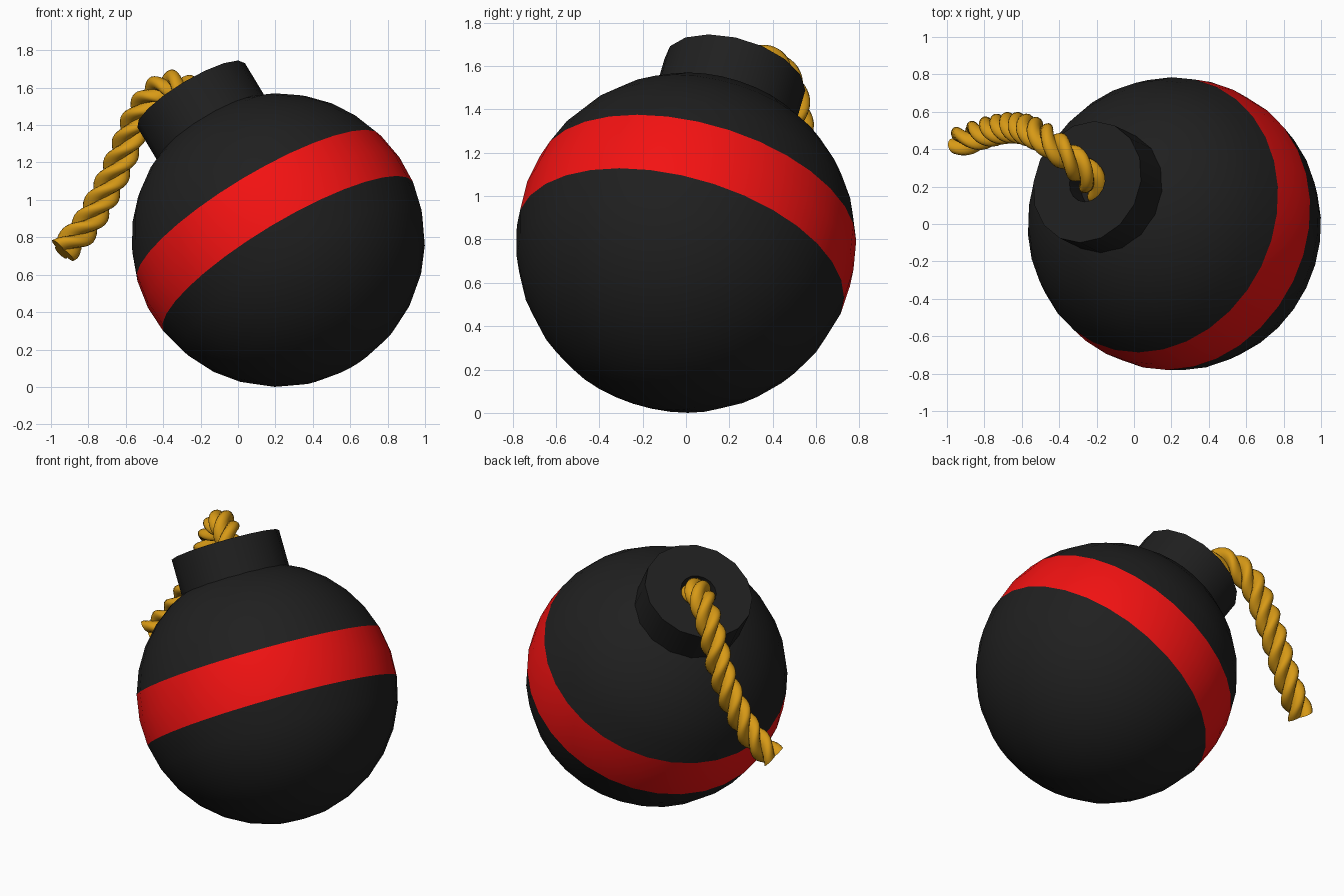
import bpy, bmesh
from math import sin, cos, pi, radians, sqrt
from mathutils import Vector

if "Cube" in bpy.data.objects:
    bpy.data.objects.remove(bpy.data.objects["Cube"])

CENTRE = Vector((0.215, 0, 0.785))
RADIUS = 0.785
AXIS = Vector((-0.5, 0.242, 0.832)).normalized()
ROT = AXIS.to_track_quat('Z', 'Y')


def material(name, rgb):
    m = bpy.data.materials.new(name)
    m.diffuse_color = (*rgb, 1)
    m.use_nodes = True
    m.node_tree.nodes["Principled BSDF"].inputs["Base Color"].default_value = m.diffuse_color
    return m


BLACK = material("black", (0.014, 0.014, 0.014))
RED = material("red", (0.9, 0.006, 0.006))
GOLD = material("gold", (0.68, 0.32, 0.008))


def finish(name, bm, mat, angle=40):
    bmesh.ops.remove_doubles(bm, verts=bm.verts, dist=1e-5)
    bmesh.ops.recalc_face_normals(bm, faces=bm.faces)
    me = bpy.data.meshes.new(name)
    bm.to_mesh(me)
    bm.free()
    me.materials.append(mat)
    ob = bpy.data.objects.new(name, me)
    bpy.context.collection.objects.link(ob)
    bpy.ops.object.select_all(action='DESELECT')
    ob.select_set(True)
    bpy.context.view_layer.objects.active = ob
    bpy.ops.object.shade_smooth_by_angle(angle=radians(angle))
    return ob


def skin(bm, rings):
    n = len(rings[0])
    for a, b in zip(rings, rings[1:]):
        for i in range(n):
            j = (i + 1) % n
            bm.faces.new((a[i], a[j], b[j], b[i]))


def lathe(name, profile, sides, mat):
    """Turn (radius, height) points around the tilted axis."""
    bm = bmesh.new()
    rings = []
    for r, h in profile:
        rings.append([bm.verts.new(CENTRE + ROT @ Vector(
            (r * cos(2 * pi * i / sides), r * sin(2 * pi * i / sides), h)))
            for i in range(sides)])
    skin(bm, rings)
    return finish(name, bm, mat)


def arc(lat0, lat1, steps):
    lats = [radians(lat0 + (lat1 - lat0) * i / steps) for i in range(steps + 1)]
    return [(max(RADIUS * cos(a), 1e-7), RADIUS * sin(a)) for a in lats]


# Ball in three flush zones
lathe("lower_body", arc(-90, -7.8, 7), 32, BLACK)
lathe("stripe", arc(-7.8, 15, 2), 32, RED)
lathe("upper_body", arc(15, 90, 7), 32, BLACK)

# Neck with a fuse hole
lathe("neck", [(0.335, 0.66), (0.335, 0.931), (0.11, 0.931),
               (0.11, 0.80), (1e-7, 0.80)], 16, BLACK)

# Fuse path, smoothed with a Catmull-Rom spline
pts = [Vector(p) for p in (
    (-.19, .19, 1.44), (-.24, .25, 1.55), (-.31, .32, 1.605), (-.39, .39, 1.605),
    (-.47, .45, 1.54), (-.54, .49, 1.43), (-.60, .51, 1.28), (-.66, .515, 1.14),
    (-.73, .505, 1.0), (-.82, .48, .85), (-.94, .435, .725))]
ext = [2 * pts[0] - pts[1]] + pts + [2 * pts[-1] - pts[-2]]
path = []
for i in range(1, len(pts)):
    p0, p1, p2, p3 = ext[i - 1:i + 3]
    for k in range(12):
        t = k / 12
        path.append(0.5 * (2 * p1 + (p2 - p0) * t + (2 * p0 - 5 * p1 + 4 * p2 - p3) * t * t
                           + (3 * p1 - p0 - 3 * p2 + p3) * t ** 3))
path.append(pts[-1])

# Three-lobed rope section, swept with a twist
STRANDS, PER, OFF, SR, PITCH = 3, 10, 0.042, 0.043, 0.36
section = []
for s in range(STRANDS):
    for k in range(PER):
        phi = (k / PER - 0.5) * 2 * pi / STRANDS
        section.append((s * 2 * pi / STRANDS + phi,
                        OFF * cos(phi) + sqrt(SR ** 2 - (OFF * sin(phi)) ** 2)))

bm = bmesh.new()
rings, dist = [], 0.0
normal = Vector((1, 0, 0))
for i, p in enumerate(path):
    tan = (path[min(i + 1, len(path) - 1)] - path[max(i - 1, 0)]).normalized()
    normal = (normal - tan * normal.dot(tan)).normalized()
    side = tan.cross(normal)
    if i:
        dist += (p - path[i - 1]).length
    tw = 2 * pi * dist / PITCH
    rings.append([bm.verts.new(p + r * (normal * cos(a + tw) + side * sin(a + tw)))
                  for a, r in section])
skin(bm, rings)
for ring, p in ((rings[0], path[0]), (rings[-1], path[-1])):
    c = bm.verts.new(p)
    for i in range(len(ring)):
        bm.faces.new((ring[i], ring[(i + 1) % len(ring)], c))
finish("fuse_rope", bm, GOLD, 50)
